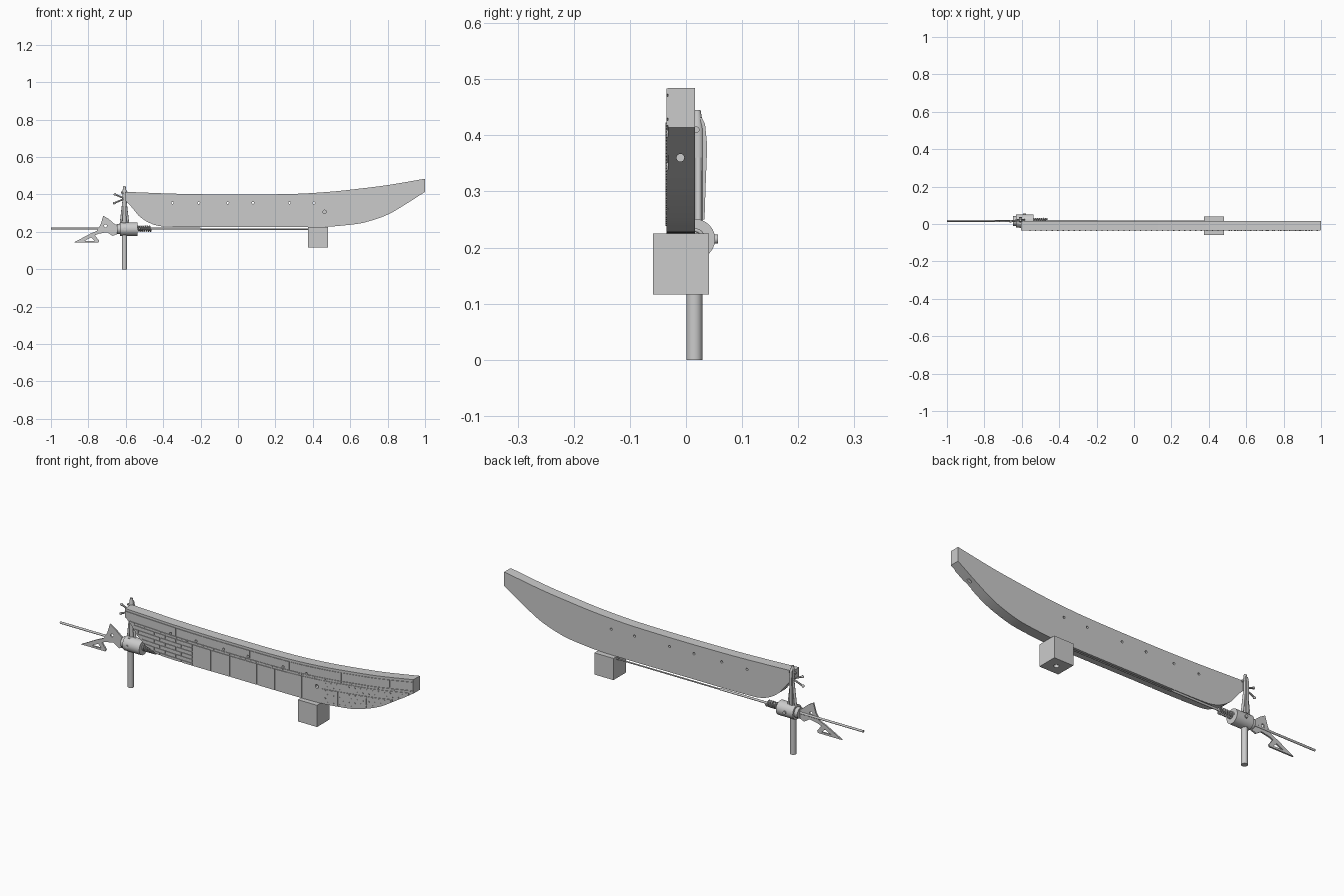
import bpy, bmesh, math
from mathutils import Vector, Matrix

if "Cube" in bpy.data.objects:
    bpy.data.objects.remove(bpy.data.objects["Cube"])

grey = bpy.data.materials.new("plain grey")
grey.use_nodes = True
grey.diffuse_color = (0.6, 0.6, 0.6, 1)
grey.node_tree.nodes["Principled BSDF"].inputs["Base Color"].default_value = (0.6, 0.6, 0.6, 1)


def finish(name, bm, smooth=False):
    bmesh.ops.recalc_face_normals(bm, faces=bm.faces)
    mesh = bpy.data.meshes.new(name)
    bm.to_mesh(mesh)
    bm.free()
    mesh.materials.append(grey)
    ob = bpy.data.objects.new(name, mesh)
    bpy.context.collection.objects.link(ob)
    if smooth:
        bpy.ops.object.select_all(action='DESELECT')
        ob.select_set(True)
        bpy.context.view_layer.objects.active = ob
        bpy.ops.object.shade_smooth_by_angle(angle=math.radians(35))
    return ob


def add_prism(bm, outline, y0, y1):
    """Extrude an (x, z) outline along y."""
    face = bm.faces.new([bm.verts.new((x, y0, z)) for x, z in outline])
    out = bmesh.ops.extrude_face_region(bm, geom=[face])["geom"]
    for v in out:
        if isinstance(v, bmesh.types.BMVert):
            v.co.y = y1


def add_rod(bm, a, b, r, r2=None, sides=24):
    a, b = Vector(a), Vector(b)
    turn = (b - a).to_track_quat('Z', 'Y').to_matrix().to_4x4()
    bmesh.ops.create_cone(bm, cap_ends=True, segments=sides, radius1=r,
                          radius2=r if r2 is None else r2, depth=(b - a).length,
                          matrix=Matrix.Translation((a + b) / 2) @ turn)


def add_ball(bm, at, r):
    bmesh.ops.create_uvsphere(bm, u_segments=12, v_segments=8, radius=r,
                              matrix=Matrix.Translation(at))


def rods(name, items):
    bm = bmesh.new()
    for item in items:
        add_rod(bm, *item)
    return finish(name, bm, True)


def cut(ob, cutter):
    cutter.hide_render = True
    cutter.hide_viewport = True
    cutter.hide_set(True)
    mod = ob.modifiers.new("holes", 'BOOLEAN')
    mod.object = cutter
    mod.solver = 'EXACT'


def spline(pts):
    """Smooth height function through (x, z) points."""
    last = len(pts) - 1

    def slope(i):
        a, b = pts[max(i - 1, 0)], pts[min(i + 1, last)]
        return (b[1] - a[1]) / (b[0] - a[0])

    def f(x):
        i = max([k for k in range(last) if pts[k][0] <= x + 1e-9], default=0)
        (xa, za), (xb, zb) = pts[i], pts[i + 1]
        d = xb - xa
        t = (x - xa) / d
        u = 1 - t
        return (u * u * (1 + 2 * t) * za + t * t * (3 - 2 * t) * zb
                + d * t * u * (u * slope(i) - t * slope(i + 1)))
    return f


top = spline([(-.605, .414), (-.3, .403), (0, .4), (.3, .403), (.5, .415),
              (.65, .431), (.8, .45), (1, .484)])
bottom = spline([(-.605, .37), (-.57, .335), (-.53, .285), (-.47, .246), (-.4, .229), (0, .226),
                 (.46, .227), (.6, .238), (.68, .251), (.8, .292), (.9, .35), (1, .414)])
STERN, BOW, FRONT, BACK = -.605, 1, -.035, .016


def steps(a, b, size=.025):
    n = max(1, math.ceil((b - a) / size))
    return [a + (b - a) * i / n for i in range(n + 1)]


# Hull slab
bm = bmesh.new()
xs = steps(STERN, BOW)
add_prism(bm, [(x, top(x)) for x in xs] + [(x, bottom(x)) for x in reversed(xs)], FRONT + .003, BACK)
hull = finish("hull", bm, True)

# Shallow plating on the front of the hull
bm = bmesh.new()
GAP = .002


def add_plate(x0, x1, drop0, drop1):
    """Plate between two drops below the deck line, clipped to the hull."""
    cols = []
    for x in steps(x0 + GAP, x1 - GAP):
        hi, lo = top(x) - drop0 - GAP, max(top(x) - drop1 + GAP, bottom(x))
        if hi - lo > .003:
            cols.append((x, lo, hi))
    if len(cols) > 1:
        add_prism(bm, [(x, h) for x, l, h in cols] + [(x, l) for x, l, h in reversed(cols)],
                  FRONT + .004, FRONT)


def add_row(edges, drop0, drop1):
    for a, b in zip(edges, edges[1:]):
        add_plate(a, b, drop0, drop1)


add_row([STERN, BOW], -GAP, .012)
add_row([STERN, -.32, -.175, .09, .31, .6, .87, BOW], .012, .055)
add_row([STERN, -.23, .38, BOW], .055, .068)
add_row([-.23, -.127, -.02, .13, .23, .38, .49], .068, .2)
for k in range(7):
    d = .068 + .019 * k
    shift = .03 * (k % 2)
    add_row([STERN] + [-.56 + shift + .06 * j for j in range(5)] + [-.23], d, d + .019)
add_row([.49, .66, BOW], .068, .11)
add_row([.49, .58, .74, BOW], .11, .2)
plating = finish("hull_plating", bm)

# Rivets along the belt and over the bow
bm = bmesh.new()


def add_rivet(x, drop):
    z = top(x) - drop
    if z > bottom(x) + .008:
        add_rod(bm, (x, FRONT + .002, z), (x, FRONT - .0015, z), .0035, None, 6)


for x in steps(STERN + .02, BOW - .02, .03):
    add_rivet(x, .0615)
for k in range(6):
    for x in steps(.51, .97, .035):
        add_rivet(x + .012 * (k % 2), .08 + .019 * k)
finish("rivets", bm)

# Holes through the hull
bm = bmesh.new()
for x in (-.35, -.21, -.055, .08, .275, .405):
    add_rod(bm, (x, -.1, .355), (x, .1, .355), .006, None, 12)
add_rod(bm, (.463, -.1, .307), (.463, -.005, .307), .01, None, 6)
add_rod(bm, (.84, -.01, .36), (1.1, -.01, .36), .007, None, 16)
holes = finish("hull_hole_cutter", bm)
cut(hull, holes)
cut(plating, holes)

# Support block with a socket underneath
bm = bmesh.new()
bmesh.ops.create_cube(bm, size=1, matrix=Matrix.Translation((.428, -.009, .171))
                      @ Matrix.Diagonal((.106, .1, .109, 1)))
block = finish("support_block", bm)
bm = bmesh.new()
add_rod(bm, (.428, -.009, .1), (.428, -.009, .17), .012)
cut(block, finish("block_hole_cutter", bm))

# Long shaft, thin under the hull
rods("shaft", [((-1, .017, .217), (-.2, .017, .217), .0055),
               ((-.2, .014, .214), (.38, .014, .214), .0035)])

# Collar housing on the post
C = .016
rods("collar", [((-.63, C, .215), (-.536, C, .215), .036),
                ((-.648, C, .215), (-.63, C, .215), .026),
                ((-.585, C, .215), (-.585, .057, .215), .008),
                ((-.605, C, .215), (-.605, -.022, .215), .008)])

# Post: straight below, tapering mast above
rods("post", [((-.607, .015, 0), (-.607, .015, .25), .0145),
              ((-.607, .022, .25), (-.607, .022, .41), .010),
              ((-.607, .020, .41), (-.607, .020, .445), .012, .006)])
rods("post_braces", [((-.607 + dx, .022, .24), (-.607 + dx * .3, .022, .36), .006)
                     for dx in (-.02, .02)])

# Bowed blade behind the mast
bm = bmesh.new()
add_prism(bm, [(.016, .25), (.033, .25), (.035, .31), (.037, .36), (.037, .39),
               (.034, .42), (.028, .432), (.016, .43)], -.007, .007)
bmesh.ops.rotate(bm, verts=bm.verts, matrix=Matrix.Rotation(math.pi / 2, 3, 'Z'))
bmesh.ops.translate(bm, verts=bm.verts, vec=(-.607, 0, 0))
finish("mast_blade", bm)

# Pegs with round tips
bm = bmesh.new()
for tip in ((-.658, .015, .4), (-.662, .015, .354)):
    add_rod(bm, (-.605, .018, .378), tip, .0045, None, 10)
    add_ball(bm, tip, .007)
add_rod(bm, (-.625, .018, .41), (-.59, .018, .41), .006, None, 10)
finish("pegs", bm, True)

# Flat tail fin with cut-outs
bm = bmesh.new()
add_prism(bm, [(-.88, .142), (-.746, .142), (-.742, .152), (-.765, .182), (-.745, .19),
               (-.7, .198), (-.67, .178), (-.64, .19), (-.635, .238), (-.655, .238),
               (-.69, .268), (-.72, .286), (-.735, .238), (-.755, .205), (-.79, .19)], .01, .018)
fin = finish("tail_fin", bm)
bm = bmesh.new()
add_rod(bm, (-.708, 0, .232), (-.708, .03, .232), .008, None, 12)
add_prism(bm, [(-.82, .152), (-.768, .152), (-.785, .17)], 0, .03)
cut(fin, finish("fin_hole_cutter", bm))

# Coil spring
curve = bpy.data.curves.new("spring", 'CURVE')
curve.dimensions = '3D'
curve.bevel_depth = .0035
curve.bevel_resolution = 2
curve.use_fill_caps = True
wire = curve.splines.new('POLY')
turns, per_turn = 7, 16
wire.points.add(turns * per_turn)
for i, p in enumerate(wire.points):
    a = math.tau * i / per_turn
    p.co = (-.537 + .072 * i / (turns * per_turn), C + .014 * math.cos(a), .217 + .014 * math.sin(a), 1)
curve.materials.append(grey)
bpy.context.collection.objects.link(bpy.data.objects.new("spring", curve))
